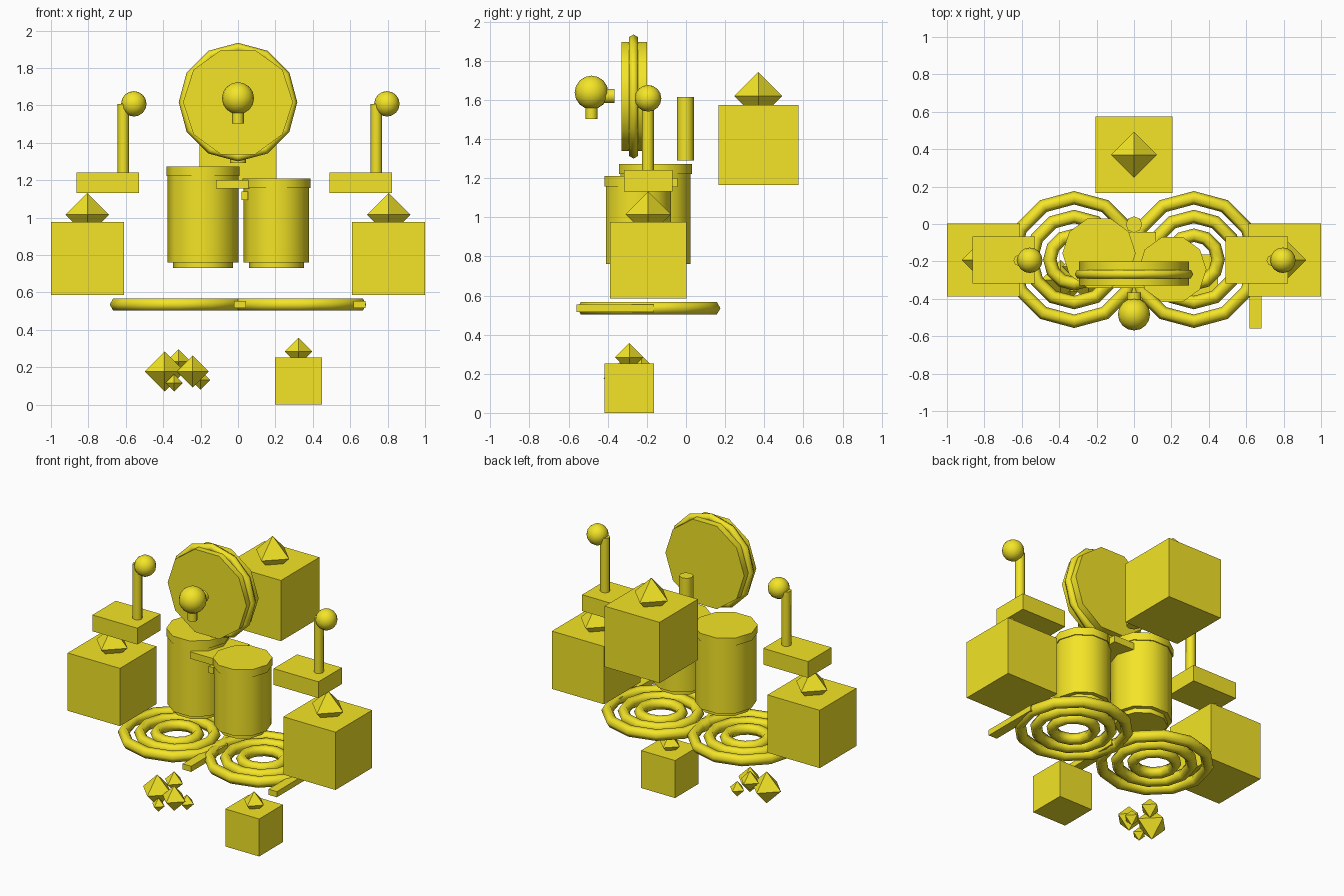
import bpy, bmesh, math
from mathutils import Matrix, Vector

if "Cube" in bpy.data.objects:
    bpy.data.objects.remove(bpy.data.objects["Cube"])

yellow = bpy.data.materials.new("yellow")
yellow.diffuse_color = (0.90, 0.78, 0.02, 1)
yellow.use_nodes = True
yellow.node_tree.nodes["Principled BSDF"].inputs["Base Color"].default_value = yellow.diffuse_color


def finish(name, bm, loc, smooth=True):
    bmesh.ops.recalc_face_normals(bm, faces=bm.faces)
    me = bpy.data.meshes.new(name)
    bm.to_mesh(me)
    bm.free()
    ob = bpy.data.objects.new(name, me)
    ob.location = loc
    me.materials.append(yellow)
    bpy.context.collection.objects.link(ob)
    if smooth:
        bpy.ops.object.select_all(action='DESELECT')
        ob.select_set(True)
        bpy.context.view_layer.objects.active = ob
        bpy.ops.object.shade_smooth_by_angle(angle=math.radians(50))
    return ob


def box(name, loc, size):
    bm = bmesh.new()
    bmesh.ops.create_cube(bm, size=1)
    bmesh.ops.scale(bm, vec=Vector(size), verts=bm.verts)
    return finish(name, bm, loc, False)


def cylinder(name, loc, r, h, sides=10, along_y=False):
    bm = bmesh.new()
    mat = Matrix.Rotation(math.pi / 2, 4, 'Z')
    if along_y:
        mat = Matrix.Rotation(math.pi / 2, 4, 'X') @ mat
    bmesh.ops.create_cone(bm, cap_ends=True, segments=sides, radius1=r, radius2=r,
                          depth=h, matrix=mat)
    return finish(name, bm, loc)


def ball(name, loc, r):
    bm = bmesh.new()
    bmesh.ops.create_uvsphere(bm, u_segments=16, v_segments=8, radius=r)
    return finish(name, bm, loc)


def gem(name, loc, r):
    bm = bmesh.new()
    bmesh.ops.create_uvsphere(bm, u_segments=4, v_segments=2, radius=r)
    return finish(name, bm, loc, False)


def ring(name, loc, major, minor, upright=False):
    bpy.ops.mesh.primitive_torus_add(major_segments=12, minor_segments=6,
                                     major_radius=major, minor_radius=minor)
    ob = bpy.context.object
    ob.name = name
    ob.data.materials.append(yellow)
    if upright:
        ob.data.transform(Matrix.Rotation(math.pi / 2, 4, 'X'))
    ob.location = loc
    bpy.ops.object.shade_smooth_by_angle(angle=math.radians(65))
    return ob


# cubes topped with gems
for name, c, s, gz, gr in [
        ("left", (-0.805, -0.193, 0.78), 0.39, 1.015, 0.116),
        ("right", (0.805, -0.193, 0.78), 0.39, 1.015, 0.116),
        ("back", (0, 0.37, 1.37), 0.41, 1.62, 0.123),
        ("low", (0.323, -0.29, 0.1265), 0.253, 0.284, 0.073)]:
    box(name + "_crate", c, (s, s, s))
    gem(name + "_crate_gem", (c[0], c[1], gz), gr)

# loose gem pile
for i, (x, y, z, r) in enumerate([
        (-0.392, -0.30, 0.177, 0.107), (-0.318, -0.228, 0.23, 0.066),
        (-0.242, -0.336, 0.177, 0.085), (-0.200, -0.26, 0.132, 0.052),
        (-0.342, -0.36, 0.116, 0.046)]):
    gem("loose_gem_%d" % i, (x, y, z), r)

# levers: base, stick and knob
for side, x in (("left", -0.697), ("right", 0.656)):
    box(side + "_lever_base", (x, -0.193, 1.186), (0.335, 0.25, 0.11))
    cylinder(side + "_lever_stick", (x + 0.084, -0.195, 1.423), 0.031, 0.37, 8)
    ball(side + "_lever_knob", (x + 0.14, -0.194, 1.608), 0.068)

# flat ring coils with side bars
for side, x in (("left", -0.32), ("right", 0.32)):
    for i, major in enumerate((0.33, 0.23, 0.13)):
        ring("%s_coil_ring_%d" % (side, i), (x, -0.19, 0.535), major, 0.036)
    box(side + "_coil_bar", (x + 0.33, -0.362, 0.535), (0.063, 0.395, 0.038))

# twin tanks: body, lid band and recessed foot
for side, x, y, r, top in (("left", -0.187, -0.156, 0.189, 1.273),
                           ("right", 0.205, -0.243, 0.175, 1.21)):
    cylinder(side + "_tank_body", (x, y, (0.76 + top - 0.01) / 2), r, top - 0.77)
    cylinder(side + "_tank_lid", (x, y, top - 0.026), r + 0.007, 0.052)
    cylinder(side + "_tank_foot", (x, y, 0.755), r - 0.028, 0.05)
box("tank_strap", (0, -0.193, 1.178), (0.234, 0.298, 0.046))
box("tank_catch", (0.037, -0.31, 1.117), (0.035, 0.06, 0.045))

# upright disc with rim
cylinder("disc", (0, -0.265, 1.617), 0.294, 0.13, 10, True)
ring("disc_rim", (0, -0.268, 1.617), 0.291, 0.026, True)

# ball nozzle in front of the disc
ball("nozzle_ball", (0, -0.483, 1.638), 0.086)
cylinder("nozzle_neck", (0, -0.408, 1.62), 0.038, 0.085, 10, True)
cylinder("nozzle_tip", (0, -0.483, 1.54), 0.031, 0.075, 8)

# post behind the disc
cylinder("rear_post", (0, -0.003, 1.453), 0.044, 0.325, 8)
